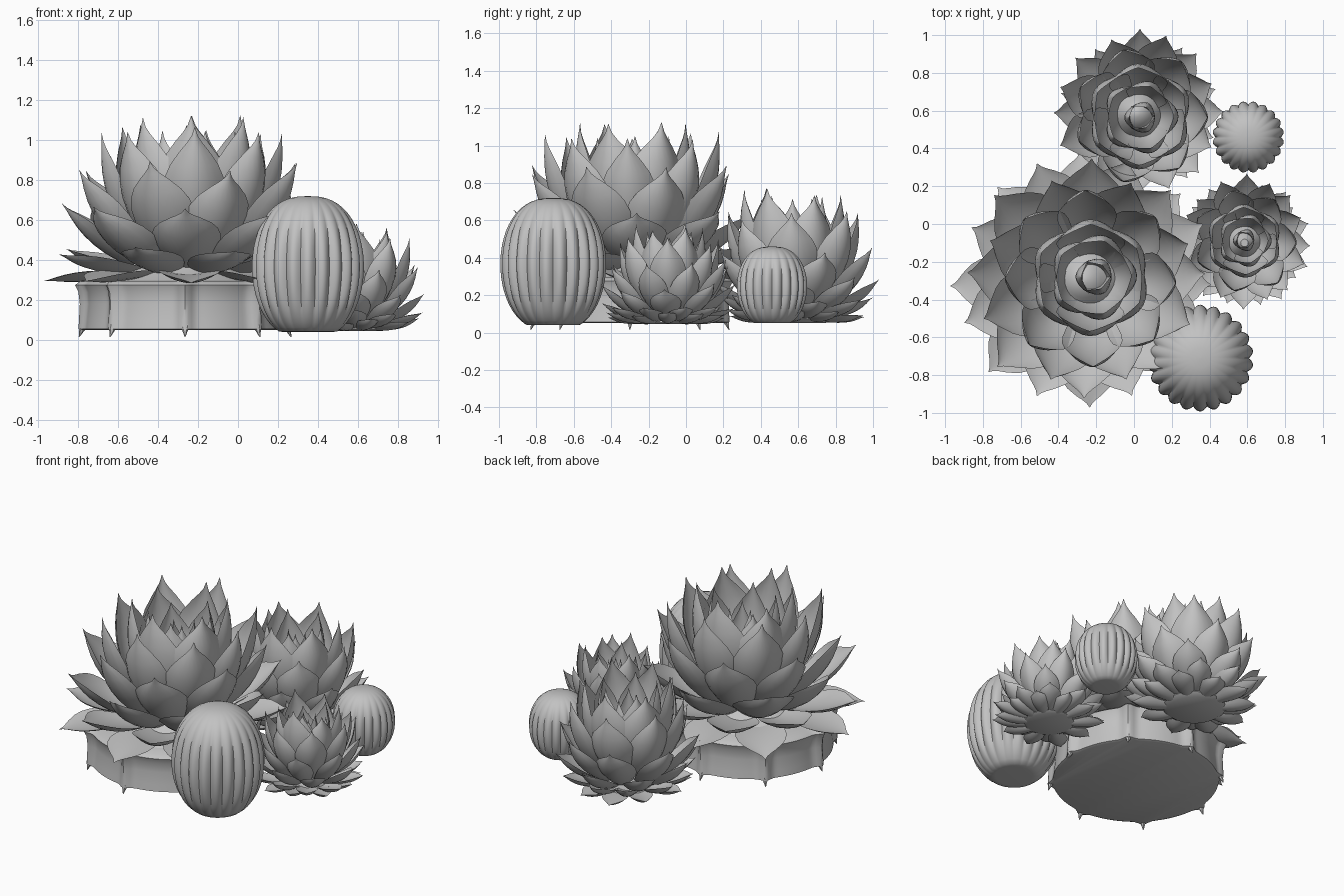
import bpy, bmesh, math, random
from mathutils import Vector

if "Cube" in bpy.data.objects:
    bpy.data.objects.remove(bpy.data.objects["Cube"])

random.seed(4)
TAU = math.tau

clay = bpy.data.materials.new("clay_grey")
clay.diffuse_color = (0.54, 0.54, 0.54, 1)
clay.use_nodes = True
clay.node_tree.nodes["Principled BSDF"].inputs["Base Color"].default_value = clay.diffuse_color


def finish(bm, name, location, angle=45):
    bmesh.ops.remove_doubles(bm, verts=bm.verts, dist=1e-5)
    bmesh.ops.recalc_face_normals(bm, faces=bm.faces)
    me = bpy.data.meshes.new(name)
    bm.to_mesh(me)
    bm.free()
    me.materials.append(clay)
    me.shade_smooth()
    me.set_sharp_from_angle(angle=math.radians(angle))
    ob = bpy.data.objects.new(name, me)
    ob.location = location
    bpy.context.collection.objects.link(ob)
    return ob


def skin(bm, rows):
    """Join closed rings of points into a capped tube."""
    rings = [[bm.verts.new(p) for p in row] for row in rows]
    for a, b in zip(rings, rings[1:]):
        n = len(a)
        for i in range(n):
            bm.faces.new((a[i], a[(i + 1) % n], b[(i + 1) % n], b[i]))
    bm.faces.new(rings[0])
    bm.faces.new(rings[-1])


# Leaf outline: broad middle that narrows to a thorn
OUTLINE = [(0, .42), (.15, .62), (.3, .83), (.45, .97), (.57, 1), (.68, .92),
           (.77, .75), (.86, .45), (.91, .24), (.95, .1), (1, .004)]
ACROSS = [-1, -.75, -.5, -.25, 0, .25, .5, .75, 1]


def add_leaf(bm, ang, base, ctrl, tip, half, thick, cup):
    out = Vector((math.cos(ang), math.sin(ang), 0))
    side = Vector((-math.sin(ang), math.cos(ang), 0))
    rows = []
    for t, w in OUTLINE:
        r, z = [(1 - t) ** 2 * a + 2 * t * (1 - t) * b + t * t * c
                for a, b, c in zip(base, ctrl, tip)]
        dr, dz = [2 * (1 - t) * (b - a) + 2 * t * (c - b)
                  for a, b, c in zip(base, ctrl, tip)]
        d = math.hypot(dr, dz)
        normal = out * (-dz / d) + Vector((0, 0, dr / d))
        centre = out * r + Vector((0, 0, z))

        def point(s, depth):
            return (centre + side * (s * half * w)
                    + normal * (cup * half * w * s * s - depth * w * (1 - s * s)))
        rows.append([point(s, 0) for s in ACROSS]
                    + [point(s, thick) for s in reversed(ACROSS[1:-1])])
    skin(bm, rows)


def rosette(name, centre, drift, z0, z_step, rings, thick):
    """Each ring is (leaf count, tip radius, tip height, half width)."""
    for i, (n, r1, z1, half) in enumerate(rings):
        bm = bmesh.new()
        for k in range(n):
            ang = TAU * (k + (i % 2) / 2) / n + random.uniform(-.06, .06)
            base_z = z0 + z_step * i
            rr = r1 * random.uniform(.97, 1.04)
            zz = z1 + random.uniform(-.025, .025)
            rise = max(0, zz - base_z)
            lift = rise / math.hypot(rise, r1 * .7)
            ctrl = (rr * (.64 + .05 * lift + .62 * lift ** 8),
                    base_z + .01 * (1 - lift) + .38 * rise * lift)
            add_leaf(bm, ang, (r1 * .3, base_z), ctrl, (rr, zz),
                     half * random.uniform(.95, 1.05), thick, .14 + .32 * lift)
        finish(bm, f"{name}_ring_{i + 1}",
               (centre[0] + drift[0] * i, centre[1] + drift[1] * i, 0))


# Rosettes
rosette("large_rosette", (-.265, -.3), (.008, .003), .33, .01,
        [(8, .69, .28, .15), (8, .67, .44, .16), (8, .64, .66, .18),
         (8, .57, .87, .17), (8, .46, 1.05, .16), (6, .29, 1.1, .19),
         (5, .2, 1.03, .14), (3, .07, .95, .09)], .03)
rosette("medium_rosette", (.015, .585), (.003, -.003), .07, .013,
        [(10, .38, .1, .075), (10, .42, .18, .08), (8, .44, .29, .1),
         (8, .43, .45, .12), (7, .35, .63, .14), (6, .25, .75, .155),
         (5, .17, .71, .11), (3, .06, .64, .07)], .026)
rosette("small_rosette", (.585, -.1), (0, .002), .055, .01,
        [(10, .33, .085, .06), (10, .35, .15, .065), (8, .35, .24, .08),
         (8, .33, .37, .085), (7, .27, .49, .1), (6, .18, .56, .115),
         (5, .12, .52, .08), (3, .04, .47, .05)], .02)


def lathe(name, centre, profile, seg, radius_rule, angle=45):
    bm = bmesh.new()
    rows = []
    for r, z in profile:
        row = []
        for k in range(seg):
            a = TAU * k / seg
            rad = r * radius_rule(a, z)
            row.append((rad * math.cos(a), rad * math.sin(a), z))
        rows.append(row)
    skin(bm, rows)
    return finish(bm, name, (*centre, 0), angle)


# Rosette bases and inner cores
def round_rule(a, z):
    return 1


lathe("medium_rosette_core", (.015, .585),
      [(.16, .05), (.19, .07), (.15, .2), (.07, .34), (.02, .38)], 32, round_rule)
lathe("small_rosette_core", (.585, -.1),
      [(.13, .045), (.15, .055), (.11, .15), (.05, .25), (.02, .29)], 32, round_rule)
lathe("large_rosette_core", (-.265, -.3),
      [(.4, .3), (.28, .36), (.18, .46), (.09, .58), (.02, .62)], 32, round_rule)


# Drum with eight pleated ridges
def ridge_rule(a, z):
    return 1 + (.06 + .12 * min(.25, z)) * ((1 + math.cos(8 * a)) / 2) ** 12


lathe("drum_base", (-.265, -.3),
      [(.485, .05), (.5, .056), (.495, .1), (.487, .18), (.49, .24), (.505, .275),
       (.48, .295), (.3, .305)], 192, ridge_rule)

# Thorns under the ridges
bm = bmesh.new()
for k in range(8):
    a = TAU * k / 8
    rows = []
    for r, z, w in [(.505, .14, .012), (.508, .07, .025), (.518, .045, .013), (.53, .015, .002)]:
        c = Vector((r * math.cos(a), r * math.sin(a), z))
        rows.append([c + Vector((w * math.cos(TAU * j / 6), w * math.sin(TAU * j / 6), 0))
                     for j in range(6)])
    skin(bm, rows)
finish(bm, "drum_thorns", (-.265, -.3, 0))


# Ribbed barrel cacti with rounded, flattened bottoms
def cactus(name, centre, radius, z0, z1, ribs):
    mid = z0 + .48 * (z1 - z0)
    low = -1.12
    profile = [(radius * .4, z0 - .002)]
    for k in range(24):
        u = low + (math.pi / 2 - low) * k / 23
        h = (z1 - mid) if u > 0 else (mid - z0) / math.sin(-low)
        profile.append((max(.004, radius * max(0, math.cos(u)) ** .8), mid + h * math.sin(u)))

    def rib_rule(a, z):
        f = min(1, (z1 - z) / (z1 - z0) * 2.5, .1 + (z - z0) / (z1 - z0) * 3)
        return 1 - .085 * max(0, f) * (1 - abs(math.sin(ribs * a / 2)))

    lathe(name, centre, profile, ribs * 8, rib_rule, 50)


cactus("large_barrel_cactus", (.35, -.71), .283, .042, .72, 22)
cactus("small_barrel_cactus", (.605, .46), .19, .052, .46, 20)
